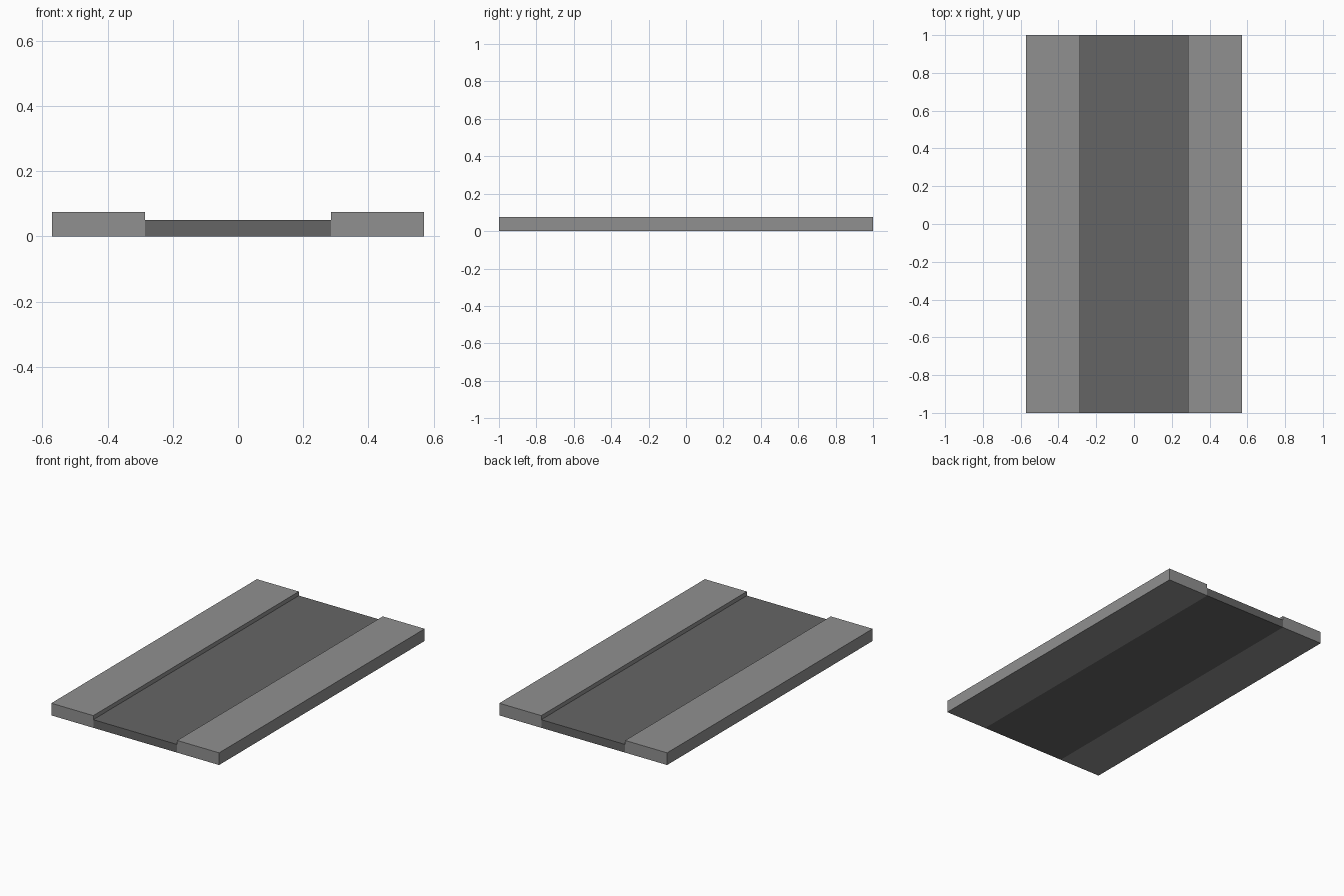
import bpy
import bmesh
from mathutils import Matrix, Vector

if "Cube" in bpy.data.objects:
    bpy.data.objects.remove(bpy.data.objects["Cube"])

LENGTH = 2.0
ROAD_HALF = 2 / 7
OUTER = 4 / 7


def material(name, grey):
    mat = bpy.data.materials.new(name)
    mat.diffuse_color = (grey, grey, grey, 1)
    mat.use_nodes = True
    mat.node_tree.nodes["Principled BSDF"].inputs["Base Color"].default_value = mat.diffuse_color
    return mat


def slab(name, x0, x1, height, mat):
    """Box standing on z = 0, running the full length along y."""
    bm = bmesh.new()
    size = Matrix.Diagonal((x1 - x0, LENGTH, height, 1))
    place = Matrix.Translation(Vector(((x0 + x1) / 2, 0, height / 2)))
    bmesh.ops.create_cube(bm, size=1, matrix=place @ size)
    mesh = bpy.data.meshes.new(name)
    bm.to_mesh(mesh)
    bm.free()
    mesh.materials.append(mat)
    obj = bpy.data.objects.new(name, mesh)
    bpy.context.collection.objects.link(obj)
    return obj


asphalt = material("asphalt", 0.13)
concrete = material("concrete", 0.28)

# Sunken roadway in the middle
slab("road", -ROAD_HALF, ROAD_HALF, 0.05, asphalt)

# Raised pavements on both sides
slab("left_pavement", -OUTER, -ROAD_HALF, 0.075, concrete)
slab("right_pavement", ROAD_HALF, OUTER, 0.075, concrete)
